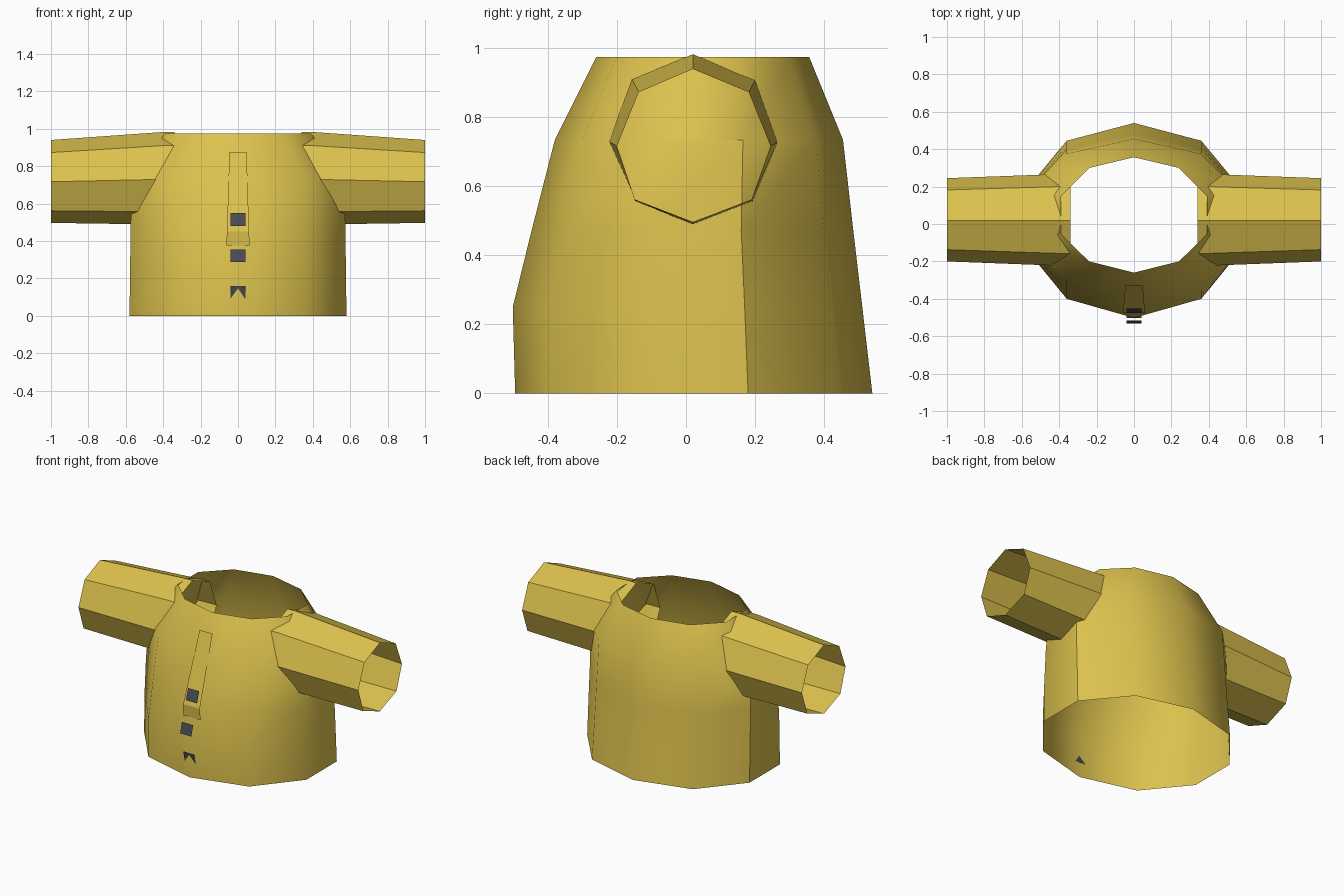
import bpy, bmesh

if "Cube" in bpy.data.objects:
    bpy.data.objects.remove(bpy.data.objects["Cube"])


def material(name, rgb):
    m = bpy.data.materials.new(name)
    m.diffuse_color = (*rgb, 1)
    m.use_nodes = True
    m.node_tree.nodes["Principled BSDF"].inputs["Base Color"].default_value = m.diffuse_color
    return m


YELLOW = material("yellow_cloth", (0.72, 0.54, 0.075))
DARK = material("dark_button", (0.07, 0.07, 0.095))


def finish(bm, name, mat):
    mesh = bpy.data.meshes.new(name)
    bm.to_mesh(mesh)
    bm.free()
    mesh.materials.append(mat)
    obj = bpy.data.objects.new(name, mesh)
    bpy.context.collection.objects.link(obj)
    return obj


def loft(bm, rings, closed=True):
    """Skin a list of point rings with quads."""
    rows = [[bm.verts.new(p) for p in ring] for ring in rings]
    n = len(rows[0])
    for a, b in zip(rows, rows[1:]):
        for i in range(n if closed else n - 1):
            j = (i + 1) % n
            bm.faces.new((a[i], a[j], b[j], b[i]))


# Torso: open ten-sided shell, half outline from front centre to back centre
def torso_ring(z, half):
    pts = half + [(-x, y) for x, y in half[-2:0:-1]]
    return [(x, y, z) for x, y in pts]


sections = [
    (0.00, [(0, -.495), (.36, -.40), (.58, -.13), (.58, .18), (.36, .445), (0, .54)]),
    (0.25, [(0, -.502), (.36, -.40), (.577, -.13), (.577, .17), (.36, .42), (0, .511)]),
    (0.47, [(0, -.448), (.36, -.355), (.574, -.12), (.574, .16), (.36, .40), (0, .485)]),
    (0.735, [(0, -.38), (.36, -.30), (.57, -.09), (.57, .165), (.36, .375), (0, .455)]),
    (0.975, [(0, -.26), (.24, -.20), (.39, -.055), (.39, .15), (.24, .30), (0, .357)]),
]
bm = bmesh.new()
loft(bm, [torso_ring(z, half) for z, half in sections])
for f in bm.faces:
    f.smooth = True
# crisp seams: rear side corners and the shoulder line inside each arm
for e in bm.edges:
    a, b = (v.co for v in e.verts)
    side = abs(a.x) > .5 and abs(b.x) > .5 and a.x * b.x > 0
    level = abs(a.z - b.z) < .001
    if side and not level and a.y > 0 and b.y > 0:
        e.smooth = False
    if side and level and a.z > .7:
        e.smooth = False
finish(bm, "torso", YELLOW)

# Sleeves: open octagonal tubes running a little way inside the torso
inner = [(.02, .983), (.20, .907), (.267, .73), (.195, .556),
         (.02, .488), (-.147, .556), (-.223, .73), (-.157, .91)]
outer = [(.02, .94), (.182, .873), (.245, .717), (.19, .562),
         (.02, .497), (-.148, .562), (-.20, .717), (-.137, .873)]
for side, name in ((1, "right_sleeve"), (-1, "left_sleeve")):
    bm = bmesh.new()
    loft(bm, [[(side * x, y, z) for y, z in prof]
              for x, prof in ((.34, inner), (.40, inner), (1.0, outer))])
    if side > 0:
        bmesh.ops.reverse_faces(bm, faces=bm.faces[:])
    finish(bm, name, YELLOW)

# Placket: thin strip bent down the front
bm = bmesh.new()
loft(bm, [[(-w, y, z), (w, y, z)] for w, y, z in
          ((.062, -.470, .375), (.059, -.475, .45), (.046, -.325, .875))], closed=False)
finish(bm, "placket", YELLOW)

# Buttons: small tilted square plates (bottom y, bottom z, top y, top z)
for i, (y0, z0, y1, z1) in enumerate(((-.475, .48, -.453, .55),
                                      (-.533, .288, -.515, .355),
                                      (-.487, .092, -.502, .16))):
    bm = bmesh.new()
    loft(bm, [[(-.04, y0, z0), (.04, y0, z0)], [(-.04, y1, z1), (.04, y1, z1)]], closed=False)
    finish(bm, f"button_{i + 1}", DARK)
